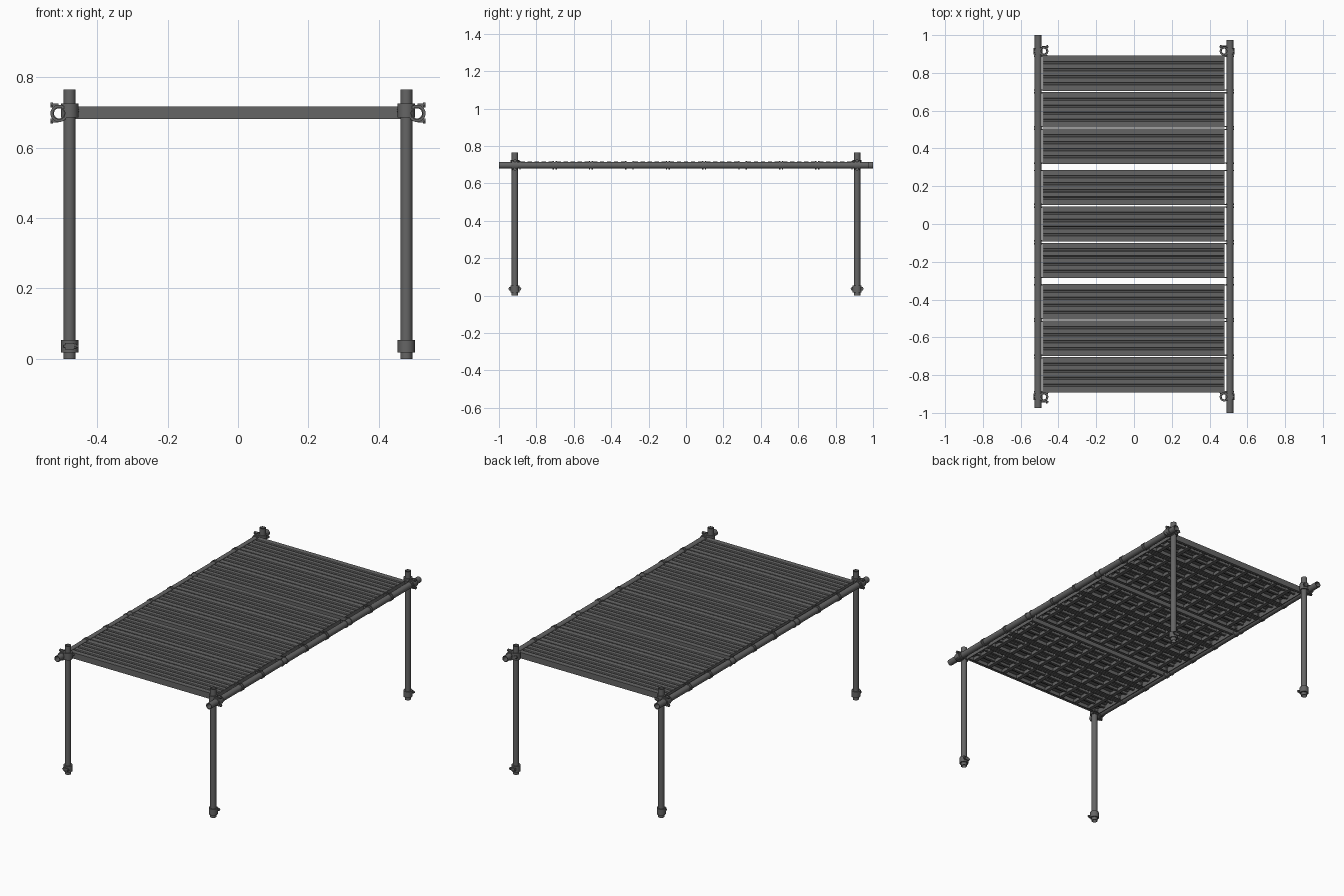
import bpy, bmesh, math
from mathutils import Matrix, Vector

cube = bpy.data.objects.get("Cube")
if cube:
    bpy.data.objects.remove(cube, do_unlink=True)

steel = bpy.data.materials.new("dark grey steel")
steel.use_nodes = True
GREY = (0.13, 0.13, 0.13, 1)
steel.diffuse_color = GREY
steel.node_tree.nodes["Principled BSDF"].inputs["Base Color"].default_value = GREY


def finish(bm, name, smooth=True):
    bmesh.ops.recalc_face_normals(bm, faces=bm.faces)
    mesh = bpy.data.meshes.new(name)
    bm.to_mesh(mesh)
    bm.free()
    mesh.materials.append(steel)
    obj = bpy.data.objects.new(name, mesh)
    bpy.context.collection.objects.link(obj)
    if smooth:
        bpy.ops.object.select_all(action="DESELECT")
        obj.select_set(True)
        bpy.context.view_layer.objects.active = obj
        bpy.ops.object.shade_smooth_by_angle(angle=math.radians(35))
    return obj


def add_tube(bm, centre, axis, outer, inner, length, sides=24):
    """Hollow cylinder with end rims."""
    turn = Vector((0, 0, 1)).rotation_difference(Vector(axis)).to_matrix()
    h = length / 2
    section = [(outer, -h), (outer, h), (inner, h), (inner, -h)]
    rings = []
    for i in range(sides):
        a = math.tau * i / sides
        rings.append([bm.verts.new(Vector(centre) + turn @ Vector((r * math.cos(a), r * math.sin(a), z)))
                      for r, z in section])
    for i in range(sides):
        a, b = rings[i], rings[(i + 1) % sides]
        for j in range(4):
            k = (j + 1) % 4
            bm.faces.new((a[j], b[j], b[k], a[k]))


def add_rod(bm, centre, axis, radius, length, sides=12):
    turn = Vector((0, 0, 1)).rotation_difference(Vector(axis)).to_matrix().to_4x4()
    bmesh.ops.create_cone(bm, cap_ends=True, segments=sides, radius1=radius, radius2=radius,
                          depth=length, matrix=Matrix.Translation(centre) @ turn)


def add_box(bm, centre, size):
    bmesh.ops.create_cube(bm, size=1, matrix=Matrix.Translation(centre) @ Matrix.Diagonal((*size, 1)))


def add_bolt(bm, centre, axis, length):
    """Threaded rod with a hexagonal nut at the outer end."""
    add_rod(bm, centre, axis, 0.004, length)
    add_rod(bm, Vector(centre) + Vector(axis) * length * 0.3, axis, 0.008, 0.007, 6)


POST_X, POST_Y, RAIL_X, RAIL_Z = 0.478, 0.915, 0.508, 0.697
X, Y, Z = (1, 0, 0), (0, 1, 0), (0, 0, 1)

# Side rails
for side, word in ((-1, "right"), (1, "left")):
    bm = bmesh.new()
    add_tube(bm, (side * RAIL_X, -side * 0.0125, RAIL_Z), Y, 0.018, 0.0145, 1.975)
    finish(bm, word + "_rail")

# Posts with their foot collars and rail couplers
for sx, xword in ((-1, "right"), (1, "left")):
    for sy, yword in ((-1, "front"), (1, "back")):
        tag = f"{yword}_{xword}_"
        x, y = sx * POST_X, sy * POST_Y
        bm = bmesh.new()
        add_tube(bm, (x, y, 0.3825), Z, 0.017, 0.0135, 0.765)
        finish(bm, tag + "post")

        # Foot collar, bolted on one side
        bm = bmesh.new()
        add_tube(bm, (x, y, 0.036), Z, 0.0245, 0.017, 0.036)
        face = sx
        add_box(bm, (x, y + face * 0.025, 0.036), (0.026, 0.012, 0.018))
        add_bolt(bm, (x + 0.004, y + face * 0.027, 0.036), X, 0.042)
        finish(bm, tag + "foot_collar")

        # Coupler: one sleeve on the post, one band on the rail
        bm = bmesh.new()
        add_tube(bm, (x, y, 0.705), Z, 0.0245, 0.017, 0.04)
        add_tube(bm, (sx * RAIL_X, y, RAIL_Z), Y, 0.0245, 0.018, 0.036)
        for dz in (-0.022, 0.024):
            add_box(bm, (sx * 0.518, y, RAIL_Z + dz), (0.016, 0.022, 0.008))
            add_bolt(bm, (sx * 0.522, y, RAIL_Z + dz), (sx, 0, 0), 0.022)
        add_box(bm, (x - sx * 0.01, y + 0.022, 0.705), (0.018, 0.012, 0.018))
        add_bolt(bm, (x - sx * 0.008, y + 0.024, 0.705), (-sx, 0, 0), 0.036)
        finish(bm, tag + "coupler")


# Deck planks: ribbed sheet folded down into lipped side channels
DECK_X0, DECK_X1, DECK_TOP, DECK_LOW = -0.484, 0.478, 0.716, 0.681
HALF, RIBS = 0.0935, 5


def plank_section():
    outer = [(-HALF + 0.016, DECK_LOW), (-HALF, DECK_LOW), (-HALF, DECK_TOP)]
    pitch = 2 * HALF / RIBS
    for i in range(1, RIBS):
        c = -HALF + i * pitch
        outer += [(c - 0.007, DECK_TOP), (c - 0.004, DECK_TOP - 0.005),
                  (c + 0.004, DECK_TOP - 0.005), (c + 0.007, DECK_TOP)]
    return outer + [(HALF, DECK_TOP), (HALF, DECK_LOW), (HALF - 0.016, DECK_LOW)]


def build_plank(y, name):
    bm = bmesh.new()
    cols = [[bm.verts.new((x, y + py, pz)) for x in (DECK_X0, DECK_X1)] for py, pz in plank_section()]
    for a, b in zip(cols, cols[1:]):
        bm.faces.new((a[0], b[0], b[1], a[1]))
    obj = finish(bm, name, smooth=False)
    wall = obj.modifiers.new("sheet thickness", "SOLIDIFY")
    wall.thickness = 0.003
    # Inward wall, whichever way the open sheet ended up facing
    wall.offset = -1 if obj.data.polygons[2].normal.z > 0 else 1

    # Stiffeners under the sheet and plates closing the ends
    bm = bmesh.new()
    for i in range(9):
        x = -0.42 + i * 0.105
        add_box(bm, (x, y, 0.699), (0.022, 2 * HALF - 0.006, 0.02))
    for dy in (-0.032, 0.032):
        add_box(bm, (-0.003, y + dy, 0.702), (0.95, 0.014, 0.014))
    for x in (DECK_X0 + 0.002, DECK_X1 - 0.002):
        add_box(bm, (x, y, 0.698), (0.004, 2 * HALF - 0.004, 0.034))
    finish(bm, name + "_stiffeners", smooth=False)

    # Hooks gripping the rails at each corner
    bm = bmesh.new()
    for side in (-1, 1):
        for dy in (-HALF + 0.004, HALF - 0.004):
            add_tube(bm, (side * RAIL_X, y + dy, RAIL_Z), Y, 0.0215, 0.018, 0.007, 20)
            add_box(bm, (side * 0.482, y + dy, 0.705), (0.02, 0.006, 0.016))
    finish(bm, name + "_hooks")


number = 0
for bay in (-1, 0, 1):
    for row in (-1, 0, 1):
        number += 1
        build_plank(bay * 0.605 + row * 0.1935, f"deck_plank_{number}")
